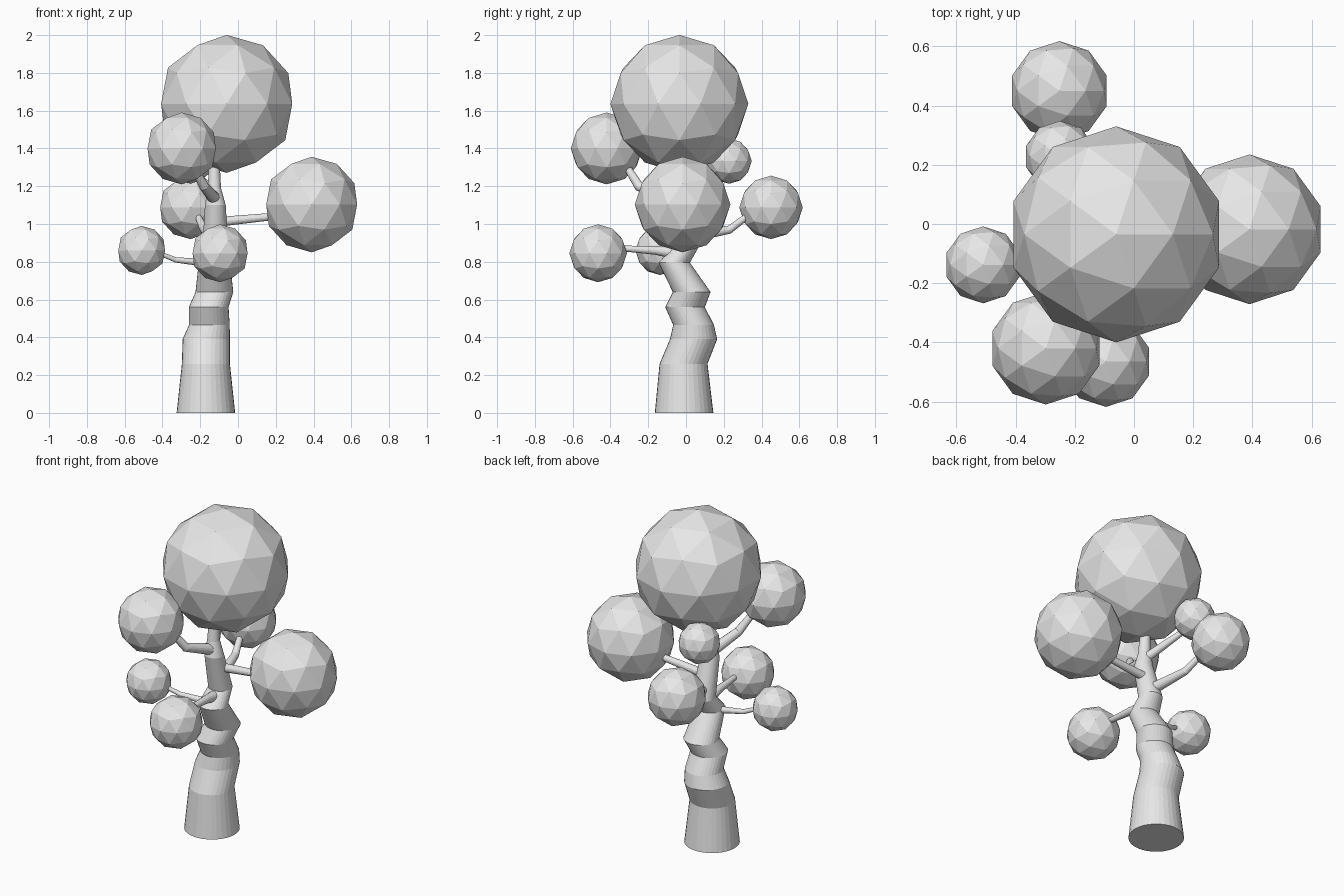
import bpy, bmesh, math
from mathutils import Vector

cube = bpy.data.objects.get("Cube")
if cube:
    bpy.data.objects.remove(cube, do_unlink=True)

grey = bpy.data.materials.new("plain_grey")
grey.use_nodes = True
grey.diffuse_color = (0.8, 0.8, 0.8, 1)
grey.node_tree.nodes["Principled BSDF"].inputs["Base Color"].default_value = (0.8, 0.8, 0.8, 1)


def make_object(name, bm):
    bmesh.ops.recalc_face_normals(bm, faces=bm.faces)
    mesh = bpy.data.meshes.new(name)
    bm.to_mesh(mesh)
    bm.free()
    mesh.materials.append(grey)
    obj = bpy.data.objects.new(name, mesh)
    bpy.context.collection.objects.link(obj)
    return obj


def loft(name, rings, sides, level=False):
    """Join round rings (x, y, z, radius) into a capped tube."""
    bm = bmesh.new()
    points = [Vector(r[:3]) for r in rings]
    loops = []
    for i, p in enumerate(points):
        if level:
            u, v = Vector((1, 0, 0)), Vector((0, 1, 0))
        else:
            along = points[min(i + 1, len(points) - 1)] - points[max(i - 1, 0)]
            u = along.cross(Vector((0, 0, 1))).normalized()
            v = u.cross(along).normalized()
        loop = []
        for k in range(sides):
            a = math.tau * k / sides
            loop.append(bm.verts.new(p + rings[i][3] * (u * math.cos(a) + v * math.sin(a))))
        loops.append(loop)
    for low, high in zip(loops, loops[1:]):
        for k in range(sides):
            n = (k + 1) % sides
            bm.faces.new((low[k], low[n], high[n], high[k]))
    bm.faces.new(loops[0])
    bm.faces.new(loops[-1])
    return make_object(name, bm)


# Crooked trunk of level rings
loft("trunk", [
    (-0.17, -0.01, 0, 0.155),
    (-0.17, -0.013, 0.26, 0.127),
    (-0.168, 0.04, 0.39, 0.125),
    (-0.152, 0.04, 0.465, 0.108),
    (-0.155, -0.005, 0.56, 0.105),
    (-0.125, 0.03, 0.64, 0.1),
    (-0.125, -0.062, 0.795, 0.083),
    (-0.12, 0.0, 0.88, 0.068),
    (-0.12, -0.06, 1.1, 0.055),
    (-0.125, -0.06, 1.19, 0.035),
    (-0.125, -0.05, 1.35, 0.027),
], 32, level=True)

# Leaf balls with the branch that carries each: centre, radius, branch points
clusters = {
    "left": ((0.39, -0.018, 1.103), 0.253,
             [(-0.12, -0.02, 1.01, 0.026), (0.24, -0.02, 1.045, 0.018)]),
    "front_upper": ((-0.298, -0.42, 1.4), 0.19,
                    [(-0.12, -0.06, 1.13, 0.034), (-0.18, -0.25, 1.2, 0.026),
                     (-0.25, -0.33, 1.33, 0.018)]),
    "right": ((-0.51, -0.138, 0.86), 0.13,
              [(-0.13, -0.05, 0.79, 0.022), (-0.33, -0.09, 0.81, 0.014),
               (-0.43, -0.12, 0.85, 0.011)]),
    "front_lower": ((-0.095, -0.465, 0.845), 0.153,
                    [(-0.12, -0.02, 0.84, 0.035), (-0.11, -0.16, 0.86, 0.023),
                     (-0.1, -0.36, 0.872, 0.014)]),
    "back_lower": ((-0.252, 0.45, 1.088), 0.168,
                   [(-0.12, -0.01, 0.93, 0.034), (-0.18, 0.23, 0.97, 0.022),
                    (-0.22, 0.35, 1.06, 0.016)]),
    "back_upper": ((-0.25, 0.228, 1.333), 0.12,
                   [(-0.12, -0.06, 1.15, 0.028), (-0.23, 0.17, 1.28, 0.016)]),
    "crown": ((-0.06, -0.035, 1.636), 0.365, None),
}

for name, (centre, radius, path) in clusters.items():
    bm = bmesh.new()
    bmesh.ops.create_icosphere(bm, subdivisions=2, radius=radius)
    ball = make_object(name + "_leaf_ball", bm)
    ball.location = centre
    if path:
        loft(name + "_branch", path, 16)
